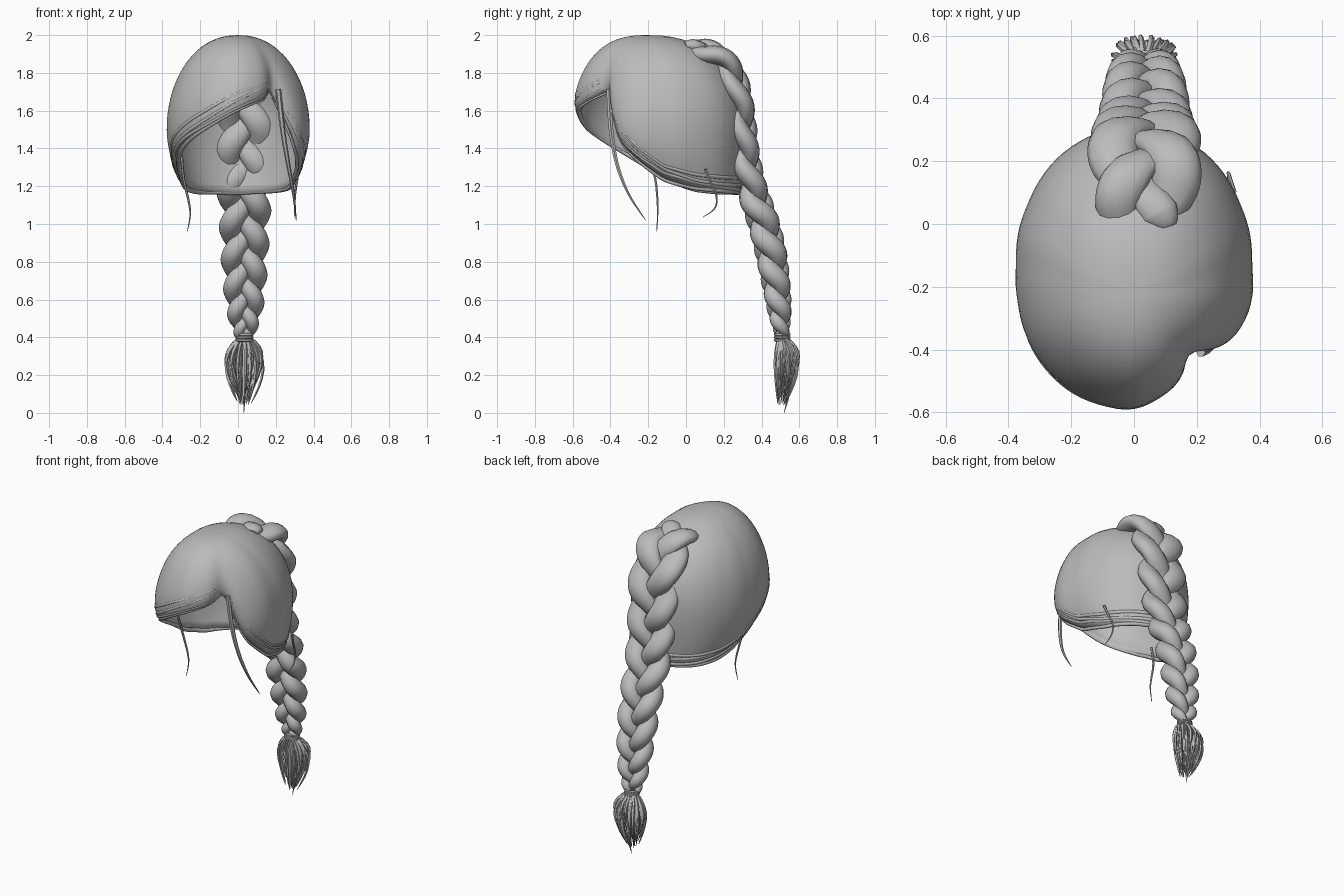
import bpy, bmesh, math, random
from mathutils import Vector

random.seed(4)
cube = bpy.data.objects.get("Cube")
if cube:
    bpy.data.objects.remove(cube, do_unlink=True)

hair = bpy.data.materials.new("hair_grey")
hair.use_nodes = True
hair.diffuse_color = (0.5, 0.5, 0.5, 1)
hair.node_tree.nodes["Principled BSDF"].inputs["Base Color"].default_value = (0.5, 0.5, 0.5, 1)


def finish(name, bm, angle=50):
    bmesh.ops.recalc_face_normals(bm, faces=bm.faces)
    mesh = bpy.data.meshes.new(name)
    bm.to_mesh(mesh)
    bm.free()
    mesh.materials.append(hair)
    obj = bpy.data.objects.new(name, mesh)
    bpy.context.collection.objects.link(obj)
    bpy.ops.object.select_all(action='DESELECT')
    obj.select_set(True)
    bpy.context.view_layer.objects.active = obj
    bpy.ops.object.shade_smooth_by_angle(angle=math.radians(angle))
    return obj


def lookup(keys, v):
    """Linear interpolation of rows whose first entry is the position."""
    v = min(max(v, keys[0][0]), keys[-1][0])
    for p, q in zip(keys, keys[1:]):
        if v <= q[0]:
            f = (v - p[0]) / (q[0] - p[0])
            return [a + (b - a) * f for a, b in zip(p[1:], q[1:])]


def soft(keys, v, width):
    """Interpolation averaged over a window, for rounded corners."""
    rows = [lookup(keys, v + width * k / 3) for k in range(-3, 4)]
    return [sum(c) / len(rows) for c in zip(*rows)]


def sweep(bm, pts, radii, sides=8, ref=(1, 0, 0), flat=lambda i: 1.0):
    """Tapered tube along a list of points, closed at both ends."""
    rings = []
    for i, p in enumerate(pts):
        t = (pts[min(i + 1, len(pts) - 1)] - pts[max(i - 1, 0)]).normalized()
        n = t.cross(Vector(ref)).normalized()
        b = n.cross(t)
        ring = []
        for k in range(sides):
            a = math.tau * k / sides
            ring.append(bm.verts.new(p + (b * math.cos(a) + n * math.sin(a) * flat(i)) * radii[i]))
        rings.append(ring)
    for r0, r1 in zip(rings, rings[1:]):
        for k in range(sides):
            j = (k + 1) % sides
            bm.faces.new((r0[k], r0[j], r1[j], r1[k]))
    bm.faces.new(rings[0])
    bm.faces.new(rings[-1])


# Cap outline: azimuth from the front, radius, hem height, depth of the part
OUTLINE = [(-180, .45, 1.16, 0), (-145, .42, 1.17, 0), (-120, .39, 1.19, 0), (-90, .375, 1.25, 0),
           (-72, .39, 1.32, 0), (-50, .425, 1.4, 0), (-25, .465, 1.49, 0), (0, .495, 1.6, 0),
           (22, .455, 1.67, .01), (34, .425, 1.72, .07), (42, .41, 1.58, .03), (55, .4, 1.42, 0),
           (72, .395, 1.32, 0), (90, .375, 1.24, 0), (120, .39, 1.19, 0), (145, .42, 1.17, 0),
           (180, .45, 1.16, 0)]


def hem_angle(deg):
    return math.acos((soft(OUTLINE, deg, 5)[1] - 1.5) / .5)


def cap_point(deg, phi, lift=0.0):
    a = math.radians(deg)
    back = (1 - math.cos(a)) / 2
    c = math.cos(phi)
    power = .9 - .15 * back + .1 * math.sin(a) ** 2 if c > 0 else 1.9 - 1.45 * back
    r, hem, part = soft(OUTLINE, deg, 5)
    down = phi / hem_angle(deg)
    curl = .04 * (1 - back) ** 2 * down ** 12
    r = r * max(math.sin(phi), 0) ** power - part * down ** 3 - curl + lift
    return Vector((r * math.sin(a), -.13 - .08 * c ** 3 - r * math.cos(a), 1.5 + .5 * c))


# Cap: swept-over fringe, side part and rounded back
bm = bmesh.new()
COLS, ROWS = 90, 22
top = bm.verts.new(cap_point(0, 0))
grid = []
for c in range(COLS):
    deg = -180 + 360 * c / COLS
    pm = hem_angle(deg)
    grid.append([bm.verts.new(cap_point(deg, pm * r / ROWS)) for r in range(1, ROWS + 1)])
for c in range(COLS):
    g, h = grid[c], grid[(c + 1) % COLS]
    bm.faces.new((top, g[0], h[0]))
    for r in range(ROWS - 1):
        bm.faces.new((g[r], g[r + 1], h[r + 1], h[r]))
cap = finish("hair_cap", bm, 60)
shell = cap.modifiers.new("thickness", 'SOLIDIFY')
shell.thickness = .02
shell.offset = -1

# Layered locks that follow the hem from the part round to the part
bm = bmesh.new()
for k in range(4):
    pts, radii = [], []
    for i in range(101):
        deg = 36 + 356 * i / 100
        deg = deg - 360 if deg > 180 else deg
        wave = .02 * math.sin(i * .13 + k * 2)
        pts.append(cap_point(deg, hem_angle(deg) - .06 * k + wave, -.007))
        radii.append(.003 + .01 * math.sin(math.pi * i / 100) ** .4)
    sweep(bm, pts, radii, 8, (0, 0, 1))
finish("hem_locks", bm)

# Braid centre line: distance fraction, y, z, half width, thickness
PATH = [(0, -.02, 1.925, .13, .6), (.07, .1, 1.92, .17, .6), (.125, .185, 1.88, .18, .6),
        (.19, .245, 1.79, .18, .65), (.255, .278, 1.68, .175, .65), (.34, .297, 1.53, .165, .7),
        (.445, .315, 1.35, .155, .75), (.55, .352, 1.17, .145, .85), (.65, .41, 1.01, .135, .95),
        (.74, .45, .85, .127, 1), (.84, .478, .68, .115, 1), (.93, .498, .52, .095, 1), (1, .51, .4, .05, 1)]
MID = .035
STEPS = 260
phase = 0
line = []
for i in range(STEPS + 1):
    y, z, w, thick = soft(PATH, i / STEPS, .025)
    p = Vector((MID, y, z))
    if line:
        phase += math.tau * (p - line[-1][0]).length / (4.1 * w)
    line.append((p, w, phase, thick))
bm = bmesh.new()
for k in range(3):
    pts, radii = [], []
    for i, (p, w, ph, thick) in enumerate(line):
        t = (line[min(i + 1, STEPS)][0] - line[max(i - 1, 0)][0]).normalized()
        n = t.cross(Vector((1, 0, 0)))
        a = ph + math.tau * k / 3
        pts.append(p + Vector((math.sin(a) * w * .56, 0, 0)) + n * math.sin(2 * a) * w * .24 * thick)
        ends = min(1, .6 + i / 20)
        radii.append(w * (.36 + .1 * abs(math.sin(a))) * ends)
    sweep(bm, pts, radii, 12, flat=lambda i: line[i][3])
finish("braid", bm)

# Tie around the braid end
bm = bmesh.new()
for z in (.415, .4, .385):
    ring = [Vector((MID + .04 * math.cos(math.tau * i / 20), .51 + .035 * math.sin(math.tau * i / 20), z))
            for i in range(21)]
    sweep(bm, ring, [.009] * 21, 6, (0, 0, 1))
finish("braid_tie", bm)

# Loose tuft below the tie
bm = bmesh.new()
for i in range(100):
    a = random.uniform(0, math.tau)
    spread = math.sqrt(random.uniform(.02, 1))
    end = 0 if i == 0 else random.uniform(.03, .2)
    pts, radii = [], []
    for s in range(9):
        f = s / 8
        swell = .022 + .075 * math.sin(math.pi * f ** .85) + .02 * f
        pts.append(Vector((MID - .005 * f + swell * spread * math.cos(a),
                           .51 + .025 * math.sin(math.pi * f) + .6 * swell * spread * math.sin(a),
                           .4 + (end - .4) * f)))
        radii.append(.01 * (1 - f) ** .5 + .0012)
    sweep(bm, pts, radii, 5)
finish("braid_tuft", bm)


# Loose wisps around the face and nape
def wisp(name, keys, width):
    rows = [(i / (len(keys) - 1),) + k for i, k in enumerate(keys)]
    pts = [Vector(soft(rows, i / 24, .1)) for i in range(25)]
    radii = [width * (1 - (i / 24) ** 2) + .0015 for i in range(25)]
    bm = bmesh.new()
    sweep(bm, pts, radii, 6)
    finish(name, bm)


wisp("left_face_wisp", [(.21, -.41, 1.74), (.235, -.4, 1.5), (.265, -.37, 1.32),
                        (.295, -.31, 1.16), (.31, -.2, 1.0)], .013)
wisp("right_face_wisp", [(-.3, -.2, 1.38), (-.29, -.16, 1.24), (-.26, -.15, 1.12),
                         (-.25, -.15, 1.05), (-.27, -.155, .95)], .006)
wisp("left_nape_wisp", [(.32, .1, 1.3), (.31, .13, 1.22), (.3, .165, 1.15),
                        (.3, .16, 1.08), (.3, .08, 1.03)], .006)
